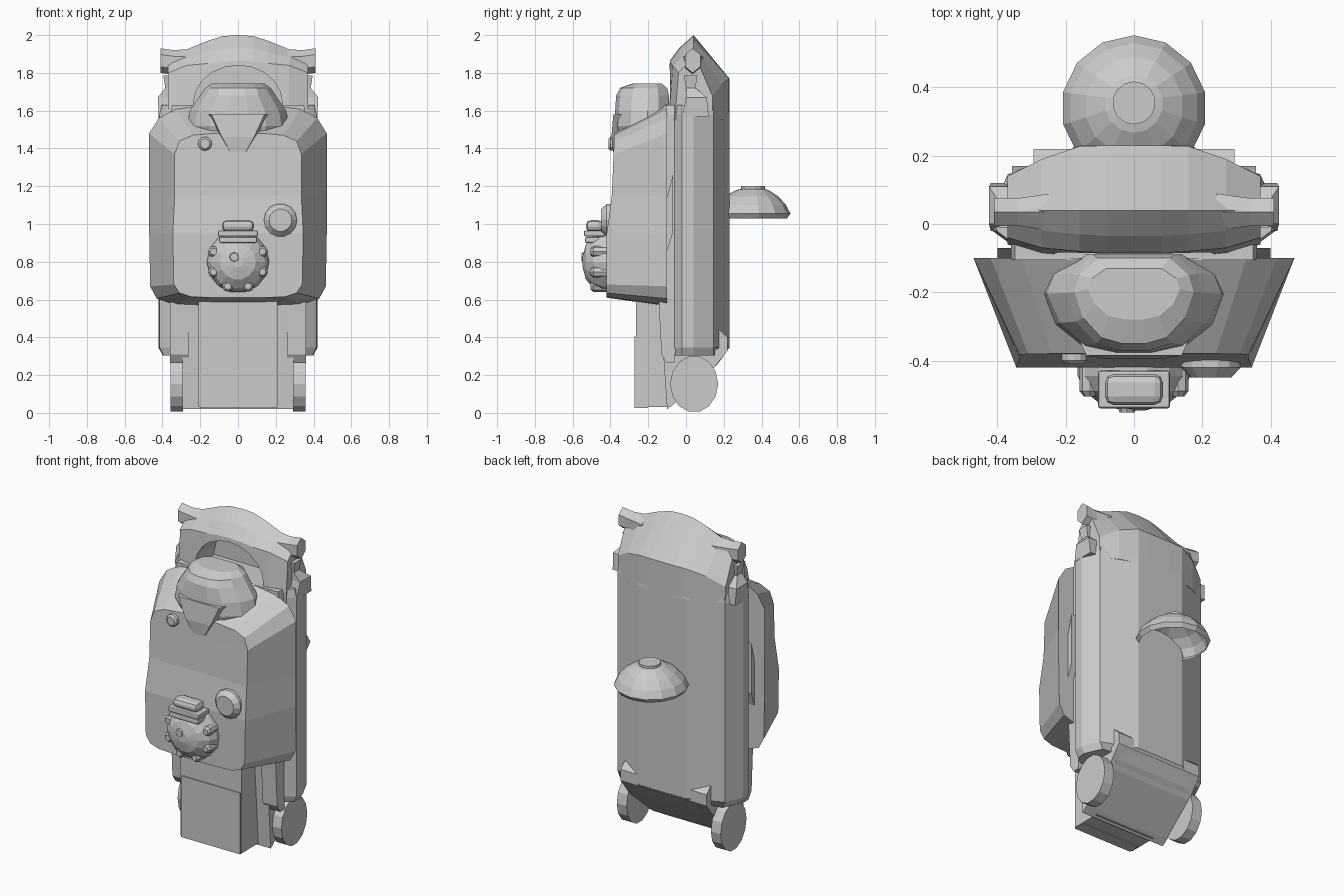
import bpy, bmesh
from math import sin, cos, pi


def finish(name, bm):
    bmesh.ops.recalc_face_normals(bm, faces=bm.faces)
    me = bpy.data.meshes.new(name)
    bm.to_mesh(me)
    bm.free()
    ob = bpy.data.objects.new(name, me)
    bpy.context.collection.objects.link(ob)
    return ob


def loft(name, rings, start=True, end=True):
    bm = bmesh.new()
    vs = [[bm.verts.new(p) for p in r] for r in rings]
    n = len(rings[0])
    for a, b in zip(vs, vs[1:]):
        for i in range(n):
            bm.faces.new((a[i], a[(i + 1) % n], b[(i + 1) % n], b[i]))
    if start:
        bm.faces.new(vs[0])
    if end:
        bm.faces.new(vs[-1])
    return finish(name, bm)


def mirrored(half):
    return half + [(-x, v) for x, v in reversed(half)]


def box(name, x0, x1, y0, y1, z0, z1, bevel=0):
    ob = loft(name, [[(x0, y0, z), (x1, y0, z), (x1, y1, z), (x0, y1, z)] for z in (z0, z1)])
    if bevel:
        m = ob.modifiers.new("bevel", "BEVEL")
        m.width, m.segments = bevel, 2
    return ob


def prism_x(name, x0, x1, pts):
    return loft(name, [[(x, y, z) for y, z in pts] for x in (x0, x1)])


def button(name, x, z, steps, n):
    # round stack along y: steps are (radius, y)
    return loft(name, [[(x + r * cos(2 * pi * i / n), y, z + r * sin(2 * pi * i / n))
                        for i in range(n)] for r, y in steps])


# main rear shell
sec = mirrored([(0.16, 0.23), (0.37, 0.145), (0.42, 0.04), (0.415, -0.02), (0.36, -0.06), (0.36, -0.105)])
rings = []
for z, sx, back in ((0.305, 0.95, 0.17), (0.345, 1, 0.23), (1.58, 1, 0.23), (1.63, 0.97, 0.225)):
    rings.append([(x * sx, min(y, back), z) for x, y in sec])
loft("rear_shell", rings)

# crown above the shell, with arched opening
half = [(0, 2.0, 1.865, -0.085, 0.23, 1.77), (0.08, 1.995, 1.86, -0.085, 0.23, 1.77),
        (0.16, 1.97, 1.85, -0.08, 0.228, 1.77), (0.27, 1.925, 1.84, -0.07, 0.19, 1.74),
        (0.37, 1.91, 1.80, -0.04, 0.14, 1.68)]
stations = [(-s[0],) + s[1:] for s in reversed(half[1:])] + half
crown = loft("crown", [[(x, yf - 0.02, 1.55), (x, yf, zf), (x, yf + 0.05, (zf + zr) / 2),
                        (x, 0.04, zr), (x, yb, zb), (x, yb, 1.55)]
                       for x, zr, zf, yf, yb, zb in stations])
cutter = loft("arch_cutter", [[(0.235 * cos(2 * pi * i / 20), y, 1.64 + 0.2 * sin(2 * pi * i / 20))
                               for i in range(20)] for y in (-0.3, 0.10)])
cutter.hide_render = True
cutter.hide_viewport = True
m = crown.modifiers.new("arch", "BOOLEAN")
m.operation, m.object, m.solver = "DIFFERENCE", cutter, "EXACT"

# head pad on the front pack
levels = [(1.42, 0.23, -0.35, -0.10), (1.52, 0.27, -0.38, -0.09), (1.60, 0.255, -0.375, -0.09),
          (1.68, 0.20, -0.37, -0.09), (1.72, 0.175, -0.35, -0.10), (1.745, 0.135, -0.28, -0.13)]
rings = []
for z, hx, yf, yb in levels:
    rings.append([(x * hx, yf + t * (yb - yf), z) for x, t in mirrored(
        [(0.2, 0), (0.55, 0.07), (0.85, 0.3), (1, 0.6), (0.92, 0.8), (0.6, 1)])])
loft("head_pad", rings)
loft("head_pad_flap", [[(-w, y, z), (w, y, z), (w * 1.6, -0.2, z), (-w * 1.6, -0.2, z)]
                       for z, w, y in ((1.38, 0.04, -0.386), (1.46, 0.085, -0.395), (1.58, 0.14, -0.385))])


# front pack
def face_y(z):
    return -0.42 if z < 0.95 + 1e-6 else -0.42 + 0.03 * min((z - 0.95) / 0.22, 1) + 0.01 * max(z - 1.17, 0) / 0.3


outer = [(0.16, 1.635), (0.33, 1.61), (0.42, 1.56), (0.47, 1.48), (0.47, 1.15), (0.47, 0.95),
         (0.465, 0.67), (0.43, 0.605), (0.33, 0.57), (0.16, 0.565)]
inner = [(0.13, 1.48), (0.24, 1.47), (0.31, 1.44), (0.335, 1.37), (0.335, 1.15), (0.345, 0.95),
         (0.34, 0.68), (0.31, 0.635), (0.25, 0.615), (0.13, 0.61)]
back_ring = [(x, -0.10, z) for x, z in mirrored(outer)]
front_ring = [(x, face_y(z), z) for x, z in mirrored(inner)]
pack = loft("front_pack", [back_ring, front_ring], end=False)
# front panel as horizontal strips
h = len(inner)
bm = bmesh.new()
bm.from_mesh(pack.data)
bm.verts.ensure_lookup_table()
fr = bm.verts[2 * h:4 * h]
for i in range(h - 1):
    bm.faces.new((fr[i], fr[i + 1], fr[2 * h - 2 - i], fr[2 * h - 1 - i]))
bmesh.ops.recalc_face_normals(bm, faces=bm.faces)
bm.to_mesh(pack.data)
bm.free()

# buttons on the pack
button("small_button", -0.175, 1.425, [(0.037, -0.37), (0.037, -0.40), (0.026, -0.41)], 12)
button("large_button", 0.225, 1.02, [(0.088, -0.38), (0.088, -0.42), (0.06, -0.45)], 14)

# round canteen with clip
button("canteen", 0, 0.80, [(0.165, -0.40), (0.165, -0.445), (0.145, -0.49), (0.095, -0.53), (0.03, -0.547)], 14)
for i in range(8):
    a = 2 * pi * (i + 0.5) / 8
    if sin(a) < 0.8:
        button("canteen_stud", 0.14 * cos(a), 0.80 + 0.14 * sin(a), [(0.03, -0.42), (0.03, -0.49), (0.018, -0.505)], 8)
button("canteen_center_stud", -0.02, 0.825, [(0.03, -0.53), (0.022, -0.553)], 8)
box("clip_base", -0.10, 0.10, -0.535, -0.41, 0.90, 0.93, 0.008)
box("clip_band", -0.105, 0.105, -0.54, -0.43, 0.935, 0.965, 0.006)
box("clip_top", -0.085, 0.085, -0.53, -0.44, 0.96, 1.02, 0.025)

# lower front column and backing panels
box("front_column", -0.21, 0.21, -0.265, -0.08, 0.03, 0.60)
box("column_panel", -0.20, 0.205, -0.272, -0.20, 0.025, 0.405)
prism_x("lower_frame", -0.295, 0.295, [(-0.14, 0.60), (-0.10, 0.02), (-0.06, 0.05), (0.13, 0.215),
                                       (0.22, 0.33), (0.22, 0.40), (0.0, 0.60)])
# back edge skirt
loft("rear_skirt", [[(-x, 0.0, z), (x, 0.0, z), (x, y, z), (-x, y, z)]
                    for x, y, z in ((0.29, 0.13, 0.22), (0.26, 0.17, 0.26), (0.17, 0.229, 0.345))])

for s, side in ((-1, "left"), (1, "right")):
    # wheel and bracket
    prism_x(side + "_wheel", s * 0.29, s * 0.357,
            [(0.043 + 0.127 * cos(2 * pi * i / 14), 0.153 + 0.15 * sin(2 * pi * i / 14)) for i in range(14)])
    prism_x(side + "_side_rail", s * 0.26, s * 0.36,
            [(-0.145, 0.60), (-0.13, 0.31), (-0.10, 0.265), (-0.06, 0.265), (-0.04, 0.60)])
    # grip stub at the crown end
    loft(side + "_grip", [[(s * x, 0.035 + r * 0.9 * cos(pi * i / 3 + pi / 6), z + r * 1.25 * sin(pi * i / 3 + pi / 6))
                           for i in range(6)]
                          for x, r, z in ((0.24, 0.07, 1.84), (0.34, 0.052, 1.855), (0.41, 0.052, 1.865))])
    # tapered strap post below the grip
    loft(side + "_strap_post", [[(s * 0.33, y0, z), (s * x, y0, z), (s * x, y1, z), (s * 0.33, y1, z)]
                                for x, y0, y1, z in ((0.42, -0.02, 0.12, 1.57), (0.425, 0.0, 0.11, 1.67),
                                                     (0.385, 0.0, 0.05, 1.72), (0.395, -0.01, 0.06, 1.785))])
    # side hinge between pack and shell
    prism_x(side + "_hinge", s * 0.34, s * 0.40, [(-0.11, 0.83), (-0.07, 0.95), (-0.07, 1.26), (-0.11, 1.10)])

# open dome behind the shell
n = 14
loft("rear_dome", [[(r * cos(2 * pi * (i + 0.5) / n), 0.34 + dy + r * sin(2 * pi * (i + 0.5) / n), z) for i in range(n)]
                   for r, dy, z in ((0.195, 0, 1.03), (0.213, 0, 1.055), (0.19, 0, 1.10), (0.145, 0.005, 1.145),
                                    (0.085, 0.012, 1.18), (0.063, 0.015, 1.185), (0.063, 0.015, 1.20))], start=False)
